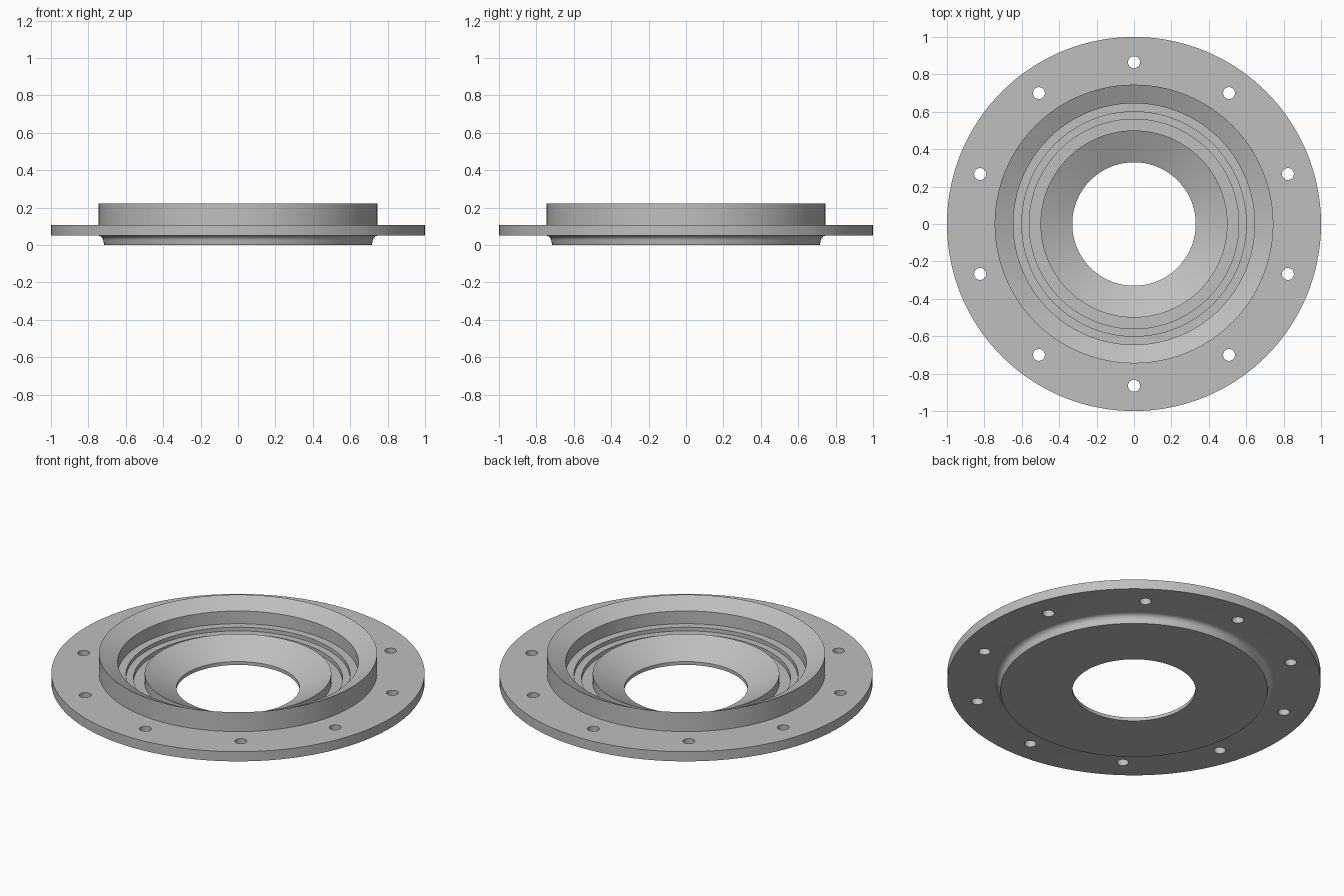
import bpy
import bmesh
from math import radians, cos, sin, tau

cube = bpy.data.objects.get("Cube")
if cube:
    bpy.data.objects.remove(cube, do_unlink=True)

SEGMENTS = 144
BOLTS = 10
BOLT_CIRCLE = 0.865
BOLT_RADIUS = 0.032
FLANGE_BOTTOM, FLANGE_TOP, RIM_TOP = 0.05, 0.107, 0.222

# Plain grey metal
metal = bpy.data.materials.new("grey_metal")
metal.use_nodes = True
grey = (0.52, 0.52, 0.52, 1)
metal.diffuse_color = grey
metal.node_tree.nodes["Principled BSDF"].inputs["Base Color"].default_value = grey


def make_object(name, bm):
    bmesh.ops.recalc_face_normals(bm, faces=bm.faces)
    mesh = bpy.data.meshes.new(name)
    bm.to_mesh(mesh)
    bm.free()
    mesh.materials.append(metal)
    obj = bpy.data.objects.new(name, mesh)
    bpy.context.collection.objects.link(obj)
    return obj


def lathe(name, profile):
    """Spin a closed (radius, height) outline about the z axis."""
    bm = bmesh.new()
    verts = [bm.verts.new((r, 0, z)) for r, z in profile]
    edges = [bm.edges.new((v, verts[i - 1])) for i, v in enumerate(verts)]
    bmesh.ops.spin(bm, geom=verts + edges, cent=(0, 0, 0), axis=(0, 0, 1),
                   angle=tau, steps=SEGMENTS, use_merge=True)
    bmesh.ops.remove_doubles(bm, verts=bm.verts, dist=0.0001)
    return make_object(name, bm)


# Concave fillet from the underside boss up to the flange
cove = [(0.75 - 0.03 * cos(radians(a)), 0.02 + 0.03 * sin(radians(a)))
        for a in range(0, 91, 15)]

# Bore, inner cone, stepped seat, raised rim, flange and underside boss
outline = [
    (0.33, 0), (0.33, 0.02), (0.50, 0.104),
    (0.50, 0.05), (0.56, 0.05), (0.56, 0.075),
    (0.60, 0.075), (0.60, 0.097), (0.645, 0.097),
    (0.645, 0.172), (0.745, RIM_TOP), (0.745, FLANGE_TOP),
    (1, FLANGE_TOP), (1, FLANGE_BOTTOM),
] + cove[::-1] + [(0.715, 0)]
flange = lathe("flange_ring", outline)

# Bolt hole cutters, evenly spaced with one at the back
bm = bmesh.new()
for i in range(BOLTS):
    angle = tau / 4 + i * tau / BOLTS
    made = bmesh.ops.create_cone(bm, cap_ends=True, segments=24, depth=0.3,
                                 radius1=BOLT_RADIUS, radius2=BOLT_RADIUS)
    bmesh.ops.translate(bm, verts=made["verts"],
                        vec=(BOLT_CIRCLE * cos(angle), BOLT_CIRCLE * sin(angle), 0.08))
cutter = make_object("bolt_hole_cutter", bm)
cutter.hide_render = True

cut = flange.modifiers.new("bolt_holes", 'BOOLEAN')
cut.operation = 'DIFFERENCE'
cut.solver = 'EXACT'
cut.object = cutter

bpy.ops.object.select_all(action='DESELECT')
flange.select_set(True)
bpy.context.view_layer.objects.active = flange
bpy.ops.object.modifier_apply(modifier=cut.name)
bpy.data.objects.remove(cutter, do_unlink=True)

# Smooth round walls, crisp edges
bpy.ops.object.shade_smooth_by_angle(angle=radians(20))
